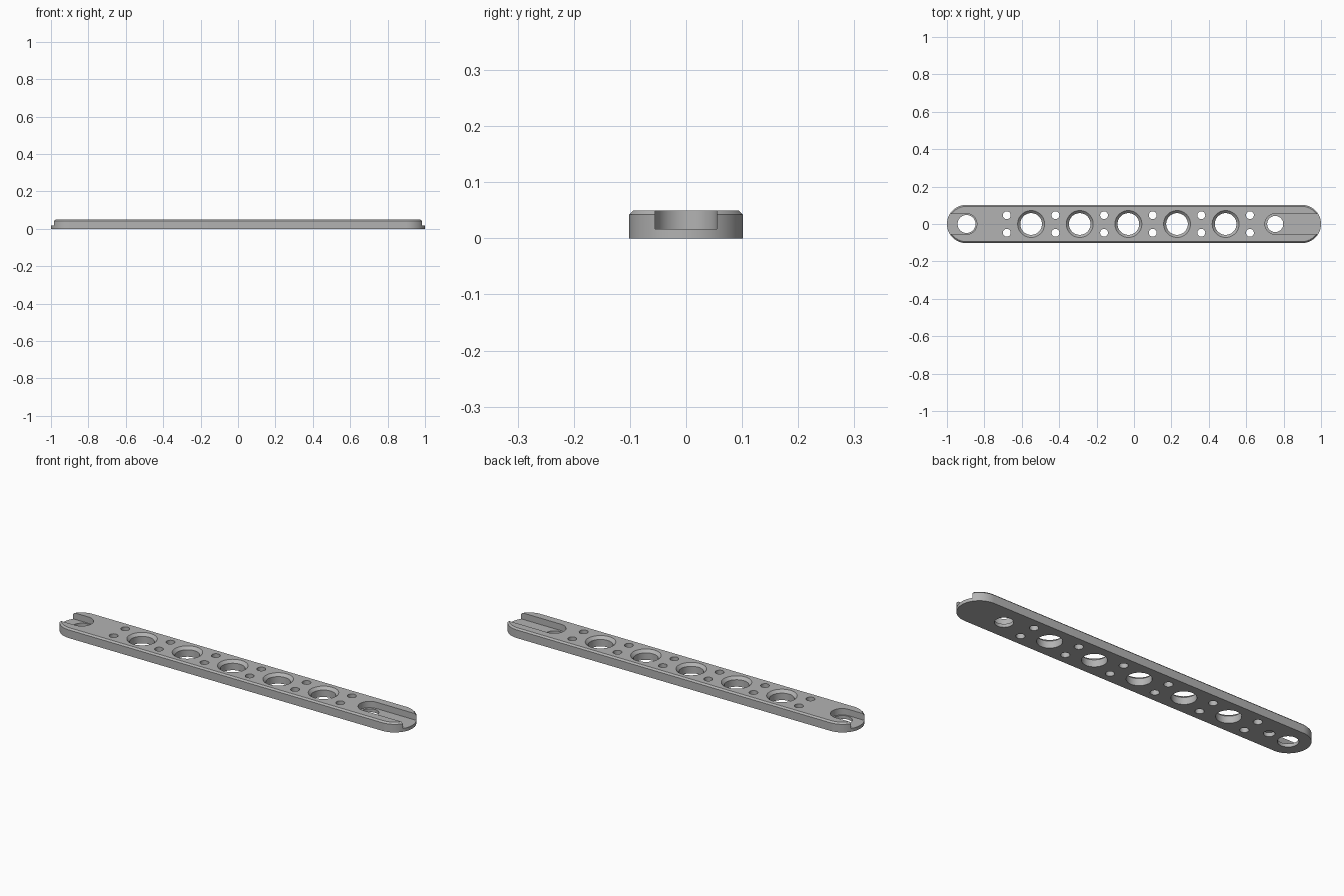
import bpy, bmesh
from math import cos, sin, pi, radians

if "Cube" in bpy.data.objects:
    bpy.data.objects.remove(bpy.data.objects["Cube"], do_unlink=True)

HEIGHT, HALF_WIDTH, CHAMFER = 0.05, 0.102, 0.008
SLOT_FLOOR, SLOT_R = 0.017, 0.055

grey = bpy.data.materials.new("satin grey")
grey.use_nodes = True
grey.diffuse_color = (0.45, 0.45, 0.45, 1)
grey.node_tree.nodes["Principled BSDF"].inputs["Base Color"].default_value = (0.45, 0.45, 0.45, 1)


def add_stadium(bm, x0, x1, y, layers, steps=24):
    """Rounded bar from arc centre x0 to x1, lofted through (radius, z) layers."""
    rings = []
    for r, z in layers:
        ring = []
        for cx, start in ((x1, -pi / 2), (x0, pi / 2)):
            last = steps + 1 if x1 > x0 else steps
            for i in range(last):
                a = start + pi * i / steps
                ring.append(bm.verts.new((cx + r * cos(a), y + r * sin(a), z)))
        rings.append(ring)
    for low, high in zip(rings, rings[1:]):
        n = len(low)
        for i in range(n):
            j = (i + 1) % n
            bm.faces.new((low[i], low[j], high[j], high[i]))
    bm.faces.new(rings[0][::-1])
    bm.faces.new(rings[-1])


def make_object(name, bm):
    mesh = bpy.data.meshes.new(name)
    bm.to_mesh(mesh)
    bm.free()
    mesh.materials.append(grey)
    obj = bpy.data.objects.new(name, mesh)
    bpy.context.collection.objects.link(obj)
    return obj


# Bar body with a chamfered top edge
bm = bmesh.new()
end = 1 - HALF_WIDTH
add_stadium(bm, -end, end, 0, [(HALF_WIDTH, 0), (HALF_WIDTH, HEIGHT - CHAMFER),
                               (HALF_WIDTH - CHAMFER, HEIGHT)], 40)
bar = make_object("perforated_bar", bm)

# Cutters: open end slots
slots = bmesh.new()
add_stadium(slots, -1.2, -0.895, 0, [(SLOT_R, SLOT_FLOOR), (SLOT_R, 0.1)])
add_stadium(slots, 0.755, 1.2, 0, [(SLOT_R, SLOT_FLOOR), (SLOT_R, 0.1)])

# Cutters: countersunk main holes, paired pin holes, end holes, underside recess
holes = bmesh.new()
pitch = 0.26
for i in range(5):
    add_stadium(holes, -0.55 + i * pitch, -0.55 + i * pitch, 0,
                [(0.058, -0.05), (0.058, HEIGHT - 0.014), (0.072, HEIGHT), (0.072, 0.1)])
for i in range(6):
    for side in (-1, 1):
        x = -0.68 + i * pitch
        add_stadium(holes, x, x, side * 0.047, [(0.021, -0.05), (0.021, 0.1)], 16)
for x, r in ((-0.895, 0.048), (0.755, 0.043)):
    add_stadium(holes, x, x, 0, [(r, -0.05), (r, 0.1)])
add_stadium(holes, -0.785, -0.785, 0, [(0.026, -0.05), (0.026, 0.02)], 16)

for name, cut in (("slot_cutter", slots), ("hole_cutter", holes)):
    cutter = make_object(name, cut)
    cutter.hide_render = True
    mod = bar.modifiers.new(name, 'BOOLEAN')
    mod.operation = 'DIFFERENCE'
    mod.solver = 'EXACT'
    mod.object = cutter
    bpy.context.view_layer.objects.active = bar
    bpy.ops.object.modifier_apply(modifier=name)
    bpy.data.objects.remove(cutter, do_unlink=True)

# Smooth round walls, crisp edges
bpy.ops.object.select_all(action='DESELECT')
bar.select_set(True)
bpy.context.view_layer.objects.active = bar
bpy.ops.object.shade_smooth_by_angle(angle=radians(25))
